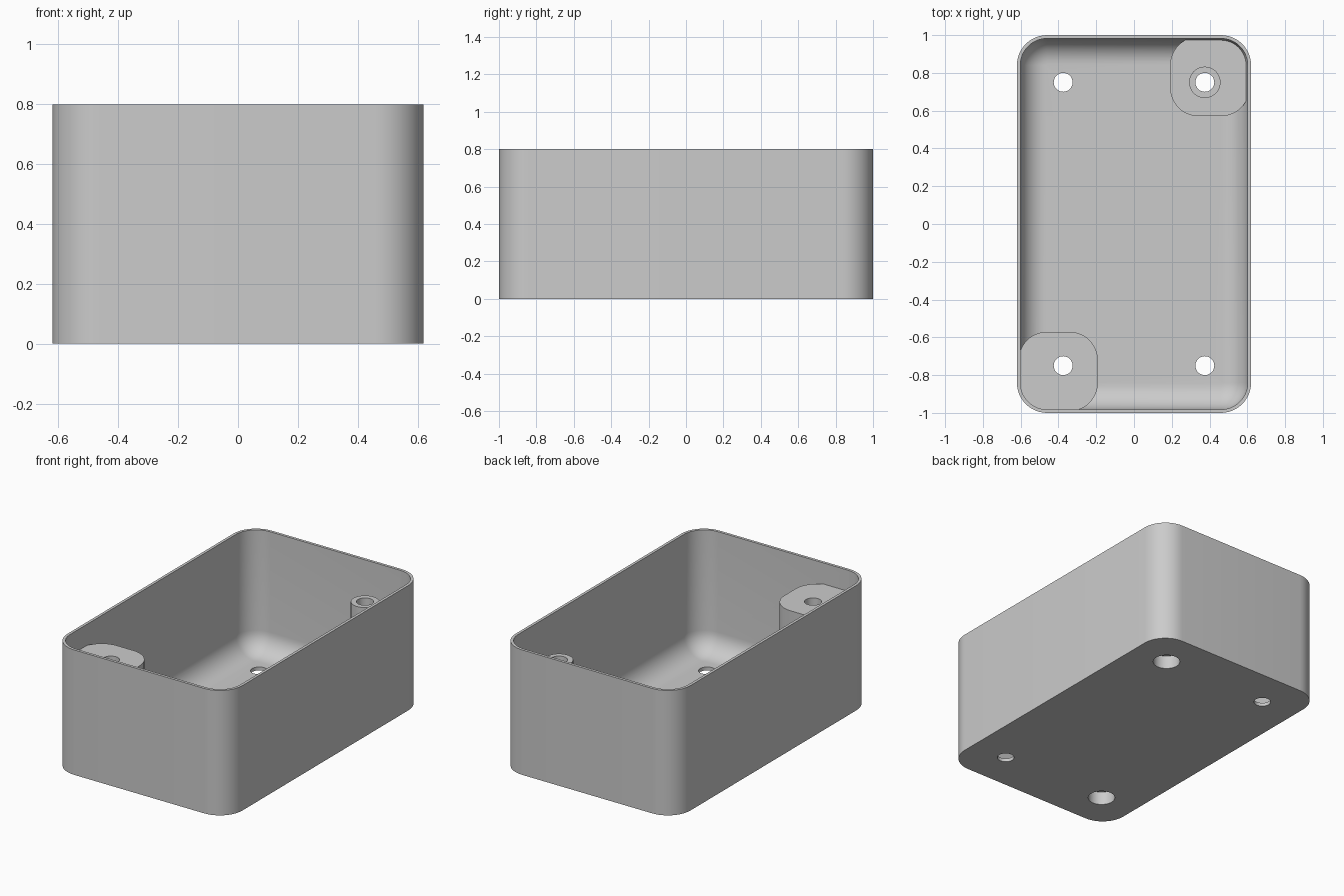
import bpy, bmesh, math

cube = bpy.data.objects.get("Cube")
if cube:
    bpy.data.objects.remove(cube, do_unlink=True)

HALF_X, HALF_Y, HEIGHT = 0.62, 1.0, 0.8
CORNER, WALL, FLOOR, FILLET = 0.16, 0.018, 0.022, 0.135
HOLE_X, HOLE_Y, HOLE_R, BORE_R = 0.375, 0.75, 0.05, 0.08
POST_SIZE, TALL_TOP, LOW_TOP = 0.42, 0.665, 0.11

gray = bpy.data.materials.new("plain gray")
gray.use_nodes = True
gray.diffuse_color = (0.6, 0.6, 0.6, 1)
gray.node_tree.nodes["Principled BSDF"].inputs["Base Color"].default_value = (0.6, 0.6, 0.6, 1)


def outline(cx, cy, hx, hy, r, steps=12):
    """Rounded rectangle, counterclockwise."""
    pts = []
    for k, (sx, sy) in enumerate([(1, 1), (-1, 1), (-1, -1), (1, -1)]):
        for i in range(steps + 1):
            a = math.pi / 2 * (k + i / steps)
            pts.append((cx + sx * (hx - r) + r * math.cos(a),
                        cy + sy * (hy - r) + r * math.sin(a)))
    return pts


def loft(name, layers):
    """Closed solid through stacked outlines, given as (points, z)."""
    bm = bmesh.new()
    rings = [[bm.verts.new((x, y, z)) for x, y in pts] for pts, z in layers]
    for low, high in zip(rings, rings[1:]):
        n = len(low)
        for i in range(n):
            j = (i + 1) % n
            bm.faces.new((low[i], low[j], high[j], high[i]))
    bm.faces.new(rings[0][::-1])
    bm.faces.new(rings[-1])
    mesh = bpy.data.meshes.new(name)
    bm.to_mesh(mesh)
    bm.free()
    mesh.materials.append(gray)
    obj = bpy.data.objects.new(name, mesh)
    bpy.context.collection.objects.link(obj)
    return obj


def cylinder(name, x, y, r, z0, z1):
    ring = [(x + r * math.cos(math.tau * i / 40), y + r * math.sin(math.tau * i / 40))
            for i in range(40)]
    return loft(name, [(ring, z0), (ring, z1)])


def combine(target, tool, operation):
    mod = target.modifiers.new(operation, 'BOOLEAN')
    mod.operation, mod.solver, mod.object = operation, 'EXACT', tool
    bpy.context.view_layer.objects.active = target
    bpy.ops.object.modifier_apply(modifier=mod.name)
    bpy.data.objects.remove(tool, do_unlink=True)


# Outer block
body = outline(0, 0, HALF_X, HALF_Y, CORNER)
box = loft("enclosure_box", [(body, 0), (body, HEIGHT)])

# Cavity with a filleted floor
layers = []
for i in range(11):
    a = math.pi / 2 * i / 10
    inset = WALL + FILLET * (1 - math.sin(a))
    layers.append((outline(0, 0, HALF_X - inset, HALF_Y - inset, CORNER - inset),
                   FLOOR + FILLET * (1 - math.cos(a))))
layers.append((outline(0, 0, HALF_X - WALL, HALF_Y - WALL, CORNER - WALL), HEIGHT + 0.1))
combine(box, loft("cavity", layers), 'DIFFERENCE')

# Corner posts, merged into the walls
half, inset = POST_SIZE / 2, 0.009
for name, side, top in (("tall_post", -1, TALL_TOP), ("low_post", 1, LOW_TOP)):
    shape = outline(side * (HALF_X - inset - half), side * (HALF_Y - inset - half),
                    half, half, CORNER - inset)
    combine(box, loft(name, [(shape, 0.011), (shape, top)]), 'UNION')

# Screw tube standing on the low post
combine(box, cylinder("screw_tube", HOLE_X, HOLE_Y, 0.083, LOW_TOP - 0.02, TALL_TOP), 'UNION')

# Four through holes, with wider bores below the posts
for sx in (-1, 1):
    for sy in (-1, 1):
        x, y = sx * HOLE_X, sy * HOLE_Y
        combine(box, cylinder("hole", x, y, HOLE_R, -0.1, HEIGHT), 'DIFFERENCE')
        if sx == sy:
            combine(box, cylinder("bore", x, y, BORE_R, -0.1, 0.085), 'DIFFERENCE')

# Smooth the curves and keep the edges sharp
bpy.ops.object.select_all(action='DESELECT')
box.select_set(True)
bpy.context.view_layer.objects.active = box
bpy.ops.object.shade_smooth_by_angle(angle=math.radians(30))
